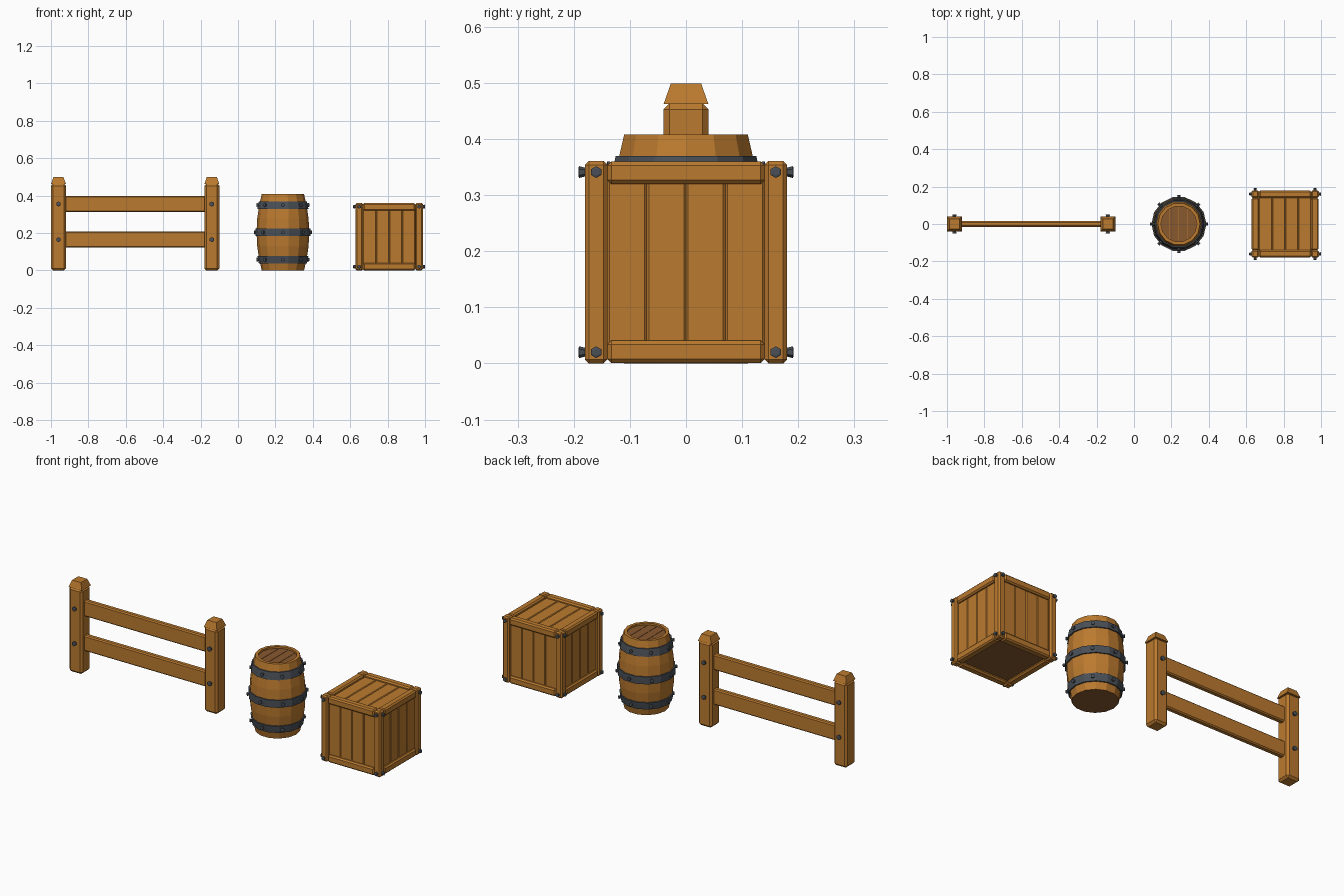
import bpy, bmesh, math
from mathutils import Vector, Matrix

if "Cube" in bpy.data.objects:
    bpy.data.objects.remove(bpy.data.objects["Cube"])


def material(name, rgb):
    m = bpy.data.materials.new(name)
    m.diffuse_color = (*rgb, 1)
    m.use_nodes = True
    m.node_tree.nodes["Principled BSDF"].inputs["Base Color"].default_value = m.diffuse_color
    return m


WOOD = material("warm wood", (0.50, 0.195, 0.028))
DARK = material("dark wood", (0.25, 0.098, 0.028))
METAL = material("dark iron", (0.068, 0.08, 0.095))


def finish(name, bm, *mats):
    bmesh.ops.recalc_face_normals(bm, faces=bm.faces)
    me = bpy.data.meshes.new(name)
    bm.to_mesh(me)
    bm.free()
    for m in mats:
        me.materials.append(m)
    ob = bpy.data.objects.new(name, me)
    bpy.context.collection.objects.link(ob)
    return ob


def box(name, lo, hi, bevel=0.0, mat=WOOD):
    lo, hi = Vector(lo), Vector(hi)
    bm = bmesh.new()
    bmesh.ops.create_cube(bm, size=1)
    for v in bm.verts:
        v.co = Vector([(lo[i] + hi[i]) / 2 + v.co[i] * (hi[i] - lo[i]) for i in range(3)])
    if bevel:
        bmesh.ops.bevel(bm, geom=bm.edges[:], offset=bevel, segments=1,
                        affect='EDGES', profile=0.5)
    return finish(name, bm, mat)


def bolt(name, pos, direction, r=0.0105, length=0.012):
    # hexagonal head, flaring outwards, with a slightly domed inner face
    d = Vector(direction).normalized()
    rot = d.to_track_quat('Z', 'Y').to_matrix().to_4x4()
    bm = bmesh.new()
    m = Matrix.Translation(Vector(pos) + d * (length / 2 - 0.002)) @ rot
    bmesh.ops.create_cone(bm, cap_ends=True, segments=6, radius1=r * 0.7,
                          radius2=r, depth=length + 0.001, matrix=m)
    bm.normal_update()
    cap = max(bm.faces, key=lambda f: f.calc_center_median().dot(d))
    bmesh.ops.inset_region(bm, faces=[cap], thickness=r * 0.4, depth=0.0015)
    return finish(name, bm, METAL)


def lathe(name, profile, sides, cx, mats):
    # revolve a (radius, z) profile and cap both ends
    bm = bmesh.new()
    rings = []
    for r, z in profile:
        rings.append([bm.verts.new((cx + r * math.cos(2 * math.pi * i / sides),
                                    r * math.sin(2 * math.pi * i / sides), z))
                      for i in range(sides)])
    for a, b in zip(rings, rings[1:]):
        for i in range(sides):
            j = (i + 1) % sides
            bm.faces.new((a[i], a[j], b[j], b[i]))
    bottom = bm.faces.new(rings[0])
    bm.faces.new(rings[-1])
    bottom.material_index = len(mats) - 1
    return finish(name, bm, *mats)


# --- Fence ---
for cx in (-0.96, -0.14):
    box("fence_post", (cx - 0.04, -0.04, 0), (cx + 0.04, 0.04, 0.464), 0.011)
    bm = bmesh.new()
    bmesh.ops.create_cone(bm, cap_ends=True, segments=4, radius1=0.04 * math.sqrt(2),
                          radius2=0.027 * math.sqrt(2), depth=0.037,
                          matrix=Matrix.Translation((cx, 0, 0.4805)) @ Matrix.Rotation(math.pi / 4, 4, 'Z'))
    finish("fence_post_cap", bm, WOOD)
    for z in (0.165, 0.355):
        for s in (-1, 1):
            bolt("fence_bolt", (cx, s * 0.04, z), (0, s, 0), 0.0135)
for z in (0.165, 0.355):
    box("fence_rail", (-0.94, -0.015, z - 0.043), (-0.16, 0.015, z + 0.043), 0.006)

# --- Barrel ---
BX, SIDES = 0.24, 14
ZM = 0.204


def bulge(z):
    return 0.141 - 0.028 * ((z - ZM) / ZM) ** 2


heights = [0, 0.06, 0.13, ZM, 0.278, 0.348, 0.408]
lathe("barrel_body", [(bulge(z), z) for z in heights] + [(0.096, 0.408), (0.096, 0.392)],
      SIDES, BX, (WOOD, DARK))

# lid planks, clipped to the barrel outline with narrow gaps
for k in range(4):
    x0, x1 = -0.096 + k * 0.048, -0.096 + (k + 1) * 0.048
    bm = bmesh.new()
    bmesh.ops.create_circle(bm, cap_ends=True, segments=SIDES, radius=0.096,
                            matrix=Matrix.Translation((BX, 0, 0.398))
                            @ Matrix.Rotation(math.pi / 2, 4, 'Z'))
    for x, n in ((x0 + 0.001, -1), (x1 - 0.001, 1)):
        bmesh.ops.bisect_plane(bm, geom=bm.verts[:] + bm.edges[:] + bm.faces[:],
                               plane_co=(BX + x, 0, 0), plane_no=(n, 0, 0), clear_outer=True)
    ext = bmesh.ops.extrude_face_region(bm, geom=bm.faces[:])
    for v in ext["geom"]:
        if isinstance(v, bmesh.types.BMVert):
            v.co.z -= 0.008
    finish("barrel_lid_plank", bm, DARK)

# iron hoops with eight bolts each
for zc in (0.058, ZM, 0.35):
    lo, hi = zc - 0.02, zc + 0.02
    t = 0.006
    lathe("barrel_hoop", [(bulge(lo) - 0.004, lo), (bulge(lo) + t, lo), (bulge(zc) + t, zc),
                          (bulge(hi) + t, hi), (bulge(hi) - 0.004, hi)], SIDES, BX, (METAL,))
    r = (bulge(zc) + t) * math.cos(math.pi / SIDES)
    for i in range(8):
        a = math.pi * i / 4
        d = Vector((math.cos(a), math.sin(a), 0))
        bolt("barrel_bolt", Vector((BX, 0, zc)) + d * r, d, 0.0105, 0.012)

# --- Crate ---
CX, H, W, T = 0.808, 0.18, 0.04, 0.361
IN, FACE = H - W, 0.166
for sx in (-1, 1):
    for sy in (-1, 1):
        x, y = CX + sx * (H - W / 2), sy * (H - W / 2)
        box("crate_corner_post", (x - W / 2, y - W / 2, 0), (x + W / 2, y + W / 2, T), 0.007)
        for z in (0.02, T - 0.02):
            bolt("crate_bolt", (CX + sx * H, y, z), (sx, 0, 0))
            bolt("crate_bolt", (x, sy * H, z), (0, sy, 0))
for s in (-1, 1):
    for z in (0.001, T - W - 0.001):
        y = s * (H - W / 2 - 0.001)
        box("crate_frame_bar", (CX - IN, y - W / 2, z), (CX + IN, y + W / 2, z + W), 0.007)
        box("crate_frame_bar", (CX + y - W / 2, -IN, z), (CX + y + W / 2, IN, z + W), 0.007)

# four planks on each side and on the top
for k in range(4):
    a, b = -IN + k * IN / 2, -IN + (k + 1) * IN / 2
    for s in (-1, 1):
        p, q = sorted((s * (FACE - 0.02), s * FACE))
        box("crate_side_plank", (CX + p, a, 0.02), (CX + q, b, T - 0.02), 0.004)
        box("crate_side_plank", (CX + a, p, 0.02), (CX + b, q, T - 0.02), 0.004)
    box("crate_top_plank", (CX + a, -IN - 0.01, T - 0.034), (CX + b, IN + 0.01, T - 0.014), 0.004)

# plain dark base panel
box("crate_base", (CX - IN - 0.01, -IN - 0.01, 0.014), (CX + IN + 0.01, IN + 0.01, 0.034), 0, DARK)
